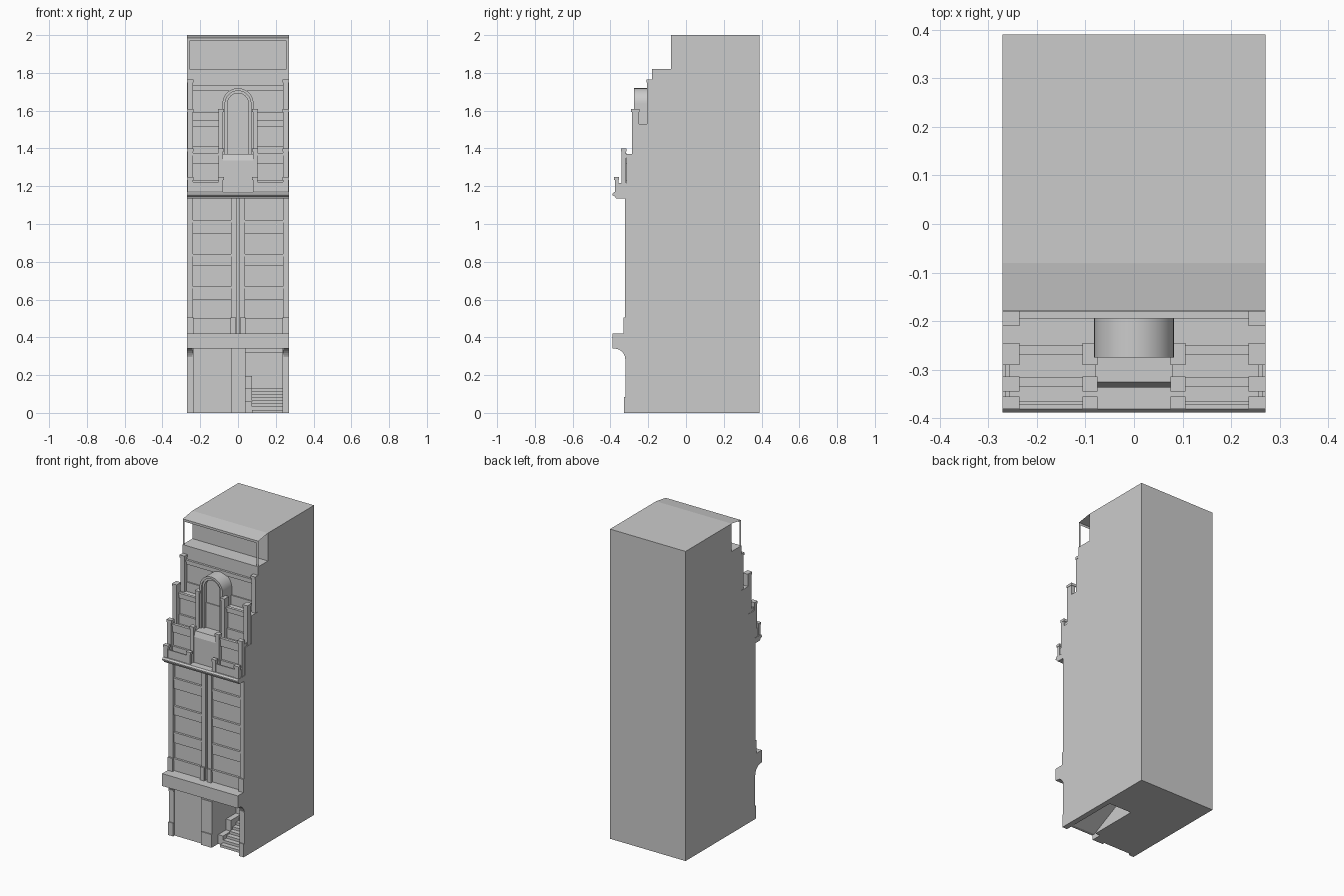
import bpy, bmesh, math

if "Cube" in bpy.data.objects:
    bpy.data.objects.remove(bpy.data.objects["Cube"])

W = 0.27


def prism(name, pts, a, b, axis='x'):
    """Extrude a closed profile: (y,z) along x, or (x,z) along y."""
    bm = bmesh.new()
    at = (lambda p, t: (t, p[0], p[1])) if axis == 'x' else (lambda p, t: (p[0], t, p[1]))
    lo = [bm.verts.new(at(p, a)) for p in pts]
    hi = [bm.verts.new(at(p, b)) for p in pts]
    n = len(pts)
    bm.faces.new(lo)
    bm.faces.new(hi)
    for i in range(n):
        j = (i + 1) % n
        bm.faces.new((lo[i], lo[j], hi[j], hi[i]))
    bmesh.ops.recalc_face_normals(bm, faces=bm.faces)
    me = bpy.data.meshes.new(name)
    bm.to_mesh(me)
    bm.free()
    ob = bpy.data.objects.new(name, me)
    bpy.context.collection.objects.link(ob)
    return ob


def box(name, x0, x1, y0, y1, z0, z1):
    return prism(name, [(y0, z0), (y1, z0), (y1, z1), (y0, z1)], min(x0, x1), max(x0, x1))


def sheet(name, verts):
    me = bpy.data.meshes.new(name)
    me.from_pydata(verts, [], [tuple(range(len(verts)))])
    ob = bpy.data.objects.new(name, me)
    bpy.context.collection.objects.link(ob)
    return ob


# Stepped core of the building, at the depth of the window panes
core = prism("building_core", [
    (0.39, 0), (0.39, 2), (-0.08, 2), (-0.08, 1.82), (-0.18, 1.82), (-0.18, 1.53),
    (-0.25, 1.53), (-0.25, 1.35), (-0.315, 1.35), (-0.315, 1.17), (-0.38, 1.17),
    (-0.388, 1.16), (-0.388, 1.152), (-0.375, 1.145), (-0.37, 1.135), (-0.305, 1.135),
    (-0.305, 0)], -W, W)

# Entrance hall, open to the front and below
cutter = box("hall_cutter", 0.04, 0.235, -0.4, 0.06, -0.05, 0.32)
mod = core.modifiers.new("hall", 'BOOLEAN')
mod.operation = 'DIFFERENCE'
mod.solver = 'EXACT'
mod.object = cutter
cutter.hide_render = True
cutter.hide_viewport = True

# Stair flight as a folded slab, plus landing and stepped side wall
n, y0, run, rise = 8, -0.29, 0.032, 0.0165
flight = []
for i in range(n):
    flight += [(y0 + i * run, i * rise), (y0 + i * run, (i + 1) * rise)]
flight += [(0.06, n * rise), (0.06, n * rise - 0.012), (y0 + n * run, n * rise - 0.012),
           (y0 + 0.02, 0)]
prism("stairs", flight, 0.075, 0.235)
prism("stair_side_wall", [(-0.26, 0), (-0.26, 0.06), (-0.18, 0.06), (-0.18, 0.13),
                          (-0.08, 0.13), (-0.08, 0.195), (0.06, 0.195), (0.06, 0)], 0.04, 0.075)

# Ground floor: shopfront panel, piers and door head
box("shopfront_panel", -0.235, -0.035, -0.312, -0.305, 0, 0.34)
box("door_head", 0.035, 0.235, -0.312, -0.305, 0.32, 0.34)
for x0, x1 in ((-W, -0.235), (-0.035, 0.04), (0.235, W)):
    box("ground_pier", x0, x1, -0.32, -0.305, 0, 0.34)
    box("pier_plinth", x0, x1, -0.327, -0.32, 0, 0.085)
    box("pier_band", x0, x1, -0.324, -0.32, 0.285, 0.295)

# Canopy ledge with curved corner brackets
box("canopy_ledge", -W, W, -0.388, -0.305, 0.34, 0.42)
cove = [(-0.375 + 0.06 * math.cos(t), 0.26 + 0.08 * math.sin(t))
        for t in [i * math.pi / 16 for i in range(9)]]
for s in (-1, 1):
    prism("canopy_bracket", [(-0.313, 0.26)] + cove + [(-0.313, 0.34)],
          min(s * 0.24, s * W), max(s * 0.24, s * W))

# Middle storeys: piers, spandrels and sills around eight windows
wins = [(0.50, 0.60), (0.67, 0.78), (0.84, 0.95), (1.02, 1.135)]
for s in (-1, 1):
    box("corner_pier", s * 0.238, s * W, -0.322, -0.305, 0.42, 1.135)
    box("centre_pier", s * 0.008, s * 0.036, -0.322, -0.305, 0.42, 1.135)
    for a, b in ((0.235, W), (0.01, 0.04)):
        box("pier_foot", s * a, s * b, -0.332, -0.322, 0.42, 0.505)
    prev = 0.42
    for z0, z1 in wins:
        box("spandrel", s * 0.036, s * 0.238, -0.314, -0.305, prev, z0)
        box("window_sill", s * 0.036, s * 0.238, -0.319, -0.314, z0 - 0.012, z0)
        prev = z1


def post(s, a, b, yf, yb, z0, z1):
    box("terrace_post", s * (a + 0.004), s * (b - 0.002), yf + 0.004, yb - 0.003, z0, z1 - 0.012)
    box("post_cap", s * a, s * b, yf, yb, z1 - 0.016, z1)


# Terrace tiers: posts, low parapets, lintels and returns along the sides
tiers = [  # post front, post back, base, post top, parapet top
    (-0.380, -0.355, 1.17, 1.25, 1.222, True),
    (-0.345, -0.314, 1.17, 1.40, 1.375, True),
    (-0.290, -0.245, 1.35, 1.61, 1.550, True),
    (-0.210, -0.178, 1.53, 1.765, 1.735, False)]
for k, (yf, yb, z0, z1, zp, inner) in enumerate(tiers):
    for s in (-1, 1):
        post(s, 0.235, W, yf, yb, z0, z1)
        xin = 0.08 if inner else 0.0
        if inner:
            post(s, 0.075, 0.106, yf, yb, z0, z1)
        if k == 0:
            box("parapet", s * 0.1, s * 0.238, -0.372, -0.364, z0, zp)
        else:
            zb = (1.32, 1.515, 1.705)[k - 1]
            ym = (-0.328, -0.263, -0.188)[k - 1]
            yw = (-0.315, -0.25, -0.18)[k - 1]
            box("lintel_parapet", s * xin, s * 0.238, ym, yw, zb, zp)
            box("parapet_coping", s * xin, s * 0.238, ym - 0.006, yw, zp - 0.012, zp)
            box("tier_sill", s * xin, s * 0.238, ym, yw, z0, z0 + 0.06)
        if k < 2:
            box("side_parapet", s * 0.255, s * 0.264, yb - 0.003, yb + 0.04,
                z0 if k == 0 else 1.35, zp - 0.005)

# Plain wall below the arch, with a sloped top
prism("centre_wall", [(-0.336, 1.17), (-0.336, 1.335), (-0.325, 1.37), (-0.25, 1.37),
                      (-0.25, 1.35), (-0.315, 1.35), (-0.315, 1.17)], -0.08, 0.08)


# Round-headed dormer: outer hood, inner frame and pane
def arch(r, zc=1.637, zb=1.365, seg=24):
    return [(r, zb)] + [(r * math.cos(math.pi * i / seg), zc + r * math.sin(math.pi * i / seg))
                        for i in range(seg + 1)] + [(-r, zb)]


def arch_ring(name, ro, ri, a, b):
    ob = prism(name, arch(ro) + arch(ri)[::-1], a, b, 'y')
    for o in bpy.context.selected_objects:
        o.select_set(False)
    bpy.context.view_layer.objects.active = ob
    ob.select_set(True)
    bpy.ops.object.shade_smooth_by_angle(angle=math.radians(30))


arch_ring("arch_hood", 0.082, 0.068, -0.275, -0.18)
arch_ring("arch_frame", 0.068, 0.055, -0.266, -0.235)
prism("arch_pane", arch(0.06), -0.245, -0.235, 'y')

# Thin sloping roof awning on flat corner strips
sheet("roof_awning", [(-W, -0.08, 2), (W, -0.08, 2), (W, -0.178, 1.985), (-W, -0.178, 1.985)])
sheet("awning_fascia", [(-W, -0.178, 1.985), (W, -0.178, 1.985), (W, -0.178, 1.97),
                        (-W, -0.178, 1.97)])
for s in (-1, 1):
    sheet("awning_post", [(s * W, -0.178, 1.82), (s * 0.258, -0.178, 1.82),
                          (s * 0.258, -0.178, 1.97), (s * W, -0.178, 1.97)])
